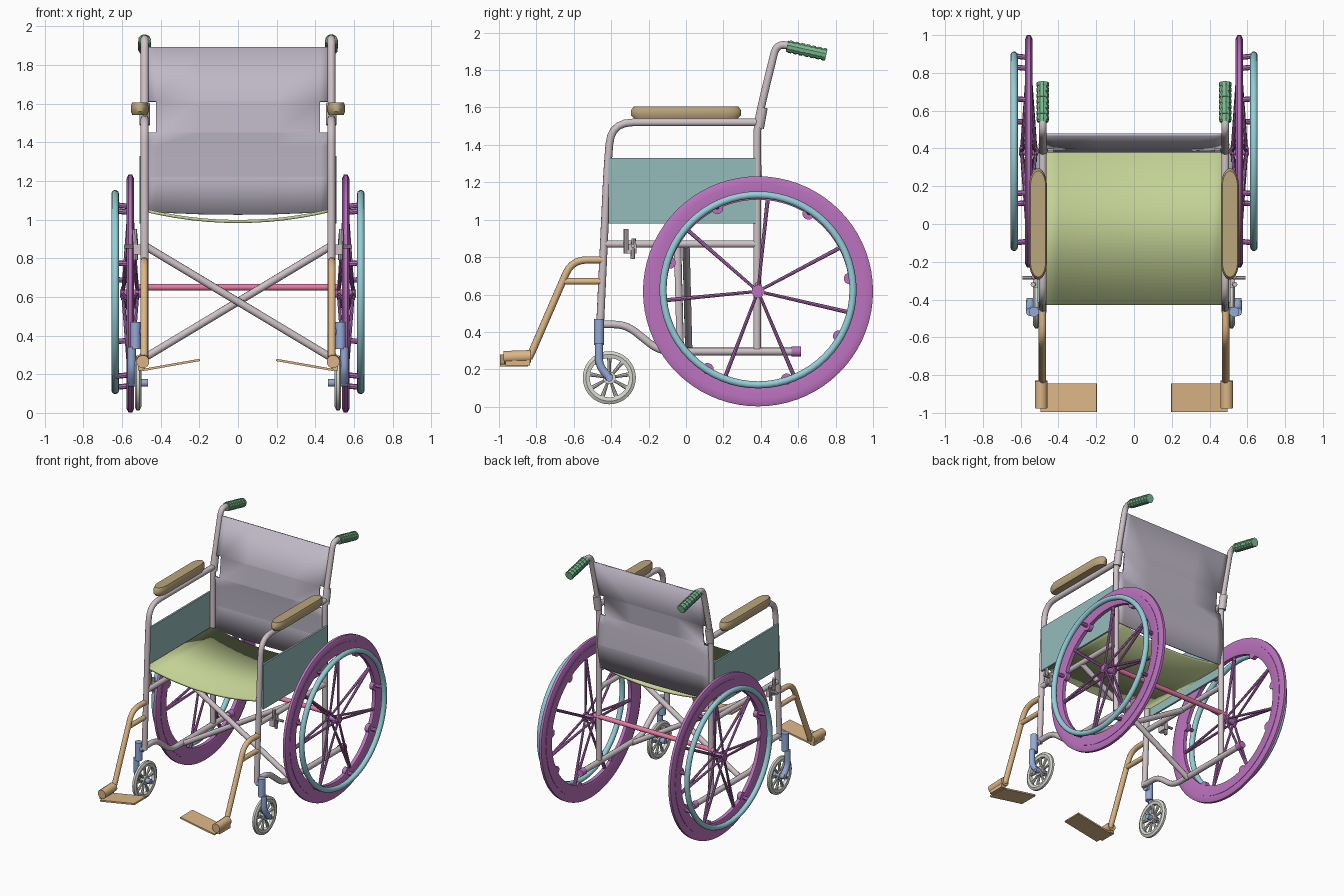
import bpy, bmesh, math
from mathutils import Vector as V, Matrix

if "Cube" in bpy.data.objects:
    bpy.data.objects.remove(bpy.data.objects["Cube"])

PINK, PURPLE, CYAN, BLUE = (.62, .54, .57, 1), (.5, .17, .52, 1), (.3, .62, .68, 1), (.3, .4, .68, 1)
ORANGE, BROWN, GREEN, TEAL = (.72, .47, .24, 1), (.5, .38, .2, 1), (.2, .5, .28, 1), (.3, .5, .5, 1)
OLIVE, LILAC, RED, CREAM = (.55, .64, .3, 1), (.52, .48, .57, 1), (.8, .2, .38, 1), (.68, .68, .62, 1)


def finish(bm, name, color, angle=35):
    bmesh.ops.recalc_face_normals(bm, faces=bm.faces[:])
    me = bpy.data.meshes.new(name)
    bm.to_mesh(me)
    bm.free()
    for p in me.polygons:
        p.use_smooth = True
    me.set_sharp_from_angle(angle=math.radians(angle))
    mat = bpy.data.materials.new(name)
    mat.diffuse_color = color
    mat.use_nodes = True
    mat.node_tree.nodes["Principled BSDF"].inputs["Base Color"].default_value = mat.diffuse_color
    me.materials.append(mat)
    ob = bpy.data.objects.new(name, me)
    bpy.context.collection.objects.link(ob)
    return ob


def fillet(pts, rad):
    out = [pts[0]]
    for a, b, c in zip(pts, pts[1:], pts[2:]):
        d = min(rad, (a - b).length * .48, (c - b).length * .48)
        p, q = b + (a - b).normalized() * d, b + (c - b).normalized() * d
        for i in range(6):
            t = i / 5
            out.append(p * (1 - t) ** 2 + b * 2 * t * (1 - t) + q * t * t)
    return out + [pts[-1]]


def sweep(bm, pts, r, r2=None, bend=.07, n=12):
    """Round tube along a path with rounded corners, optionally tapered."""
    pts = fillet([V(p) for p in pts], bend)
    last = len(pts) - 1
    rings, side = [], None
    for i, p in enumerate(pts):
        t = (pts[min(i + 1, last)] - pts[max(i - 1, 0)]).normalized()
        side = t.orthogonal() if side is None else side - t * side.dot(t)
        side.normalize()
        up = t.cross(side)
        k = r + ((r2 or r) - r) * i / last
        rings.append([bm.verts.new(p + side * k * math.cos(2 * math.pi * j / n)
                                   + up * k * math.sin(2 * math.pi * j / n)) for j in range(n)])
    for a, b in zip(rings, rings[1:]):
        for j in range(n):
            bm.faces.new((a[j], a[(j + 1) % n], b[(j + 1) % n], b[j]))
    bm.faces.new(rings[0])
    bm.faces.new(rings[-1])


def lathe(bm, c, profile, n=64):
    """Closed (x offset, radius) profile turned round the x axis."""
    rings = [[bm.verts.new((c[0] + x, c[1] + r * math.cos(2 * math.pi * i / n), c[2] + r * math.sin(2 * math.pi * i / n)))
              for x, r in profile] for i in range(n)]
    m = len(profile)
    for i in range(n):
        a, b = rings[i], rings[(i + 1) % n]
        for j in range(m):
            bm.faces.new((a[j], a[(j + 1) % m], b[(j + 1) % m], b[j]))


def box(bm, c, size, rot=None):
    m = Matrix.Translation(c) @ (rot or Matrix()) @ Matrix.Diagonal((*size, 1))
    bmesh.ops.create_cube(bm, size=1, matrix=m)


def polar(x, c, r, deg):
    a = math.radians(deg)
    return (x, c[0] + r * math.cos(a), c[1] + r * math.sin(a))


HUB = (.385, .617)
for s, side in ((1, "right"), (-1, "left")):
    def P(path, x=.483):
        return [(s * x, y, z) for y, z in path]

    # side frame: back post, arm loop with front post, lower and middle rails
    bm = bmesh.new()
    sweep(bm, P([(.38, .31), (.38, 1.5), (.415, 1.66), (.485, 1.945), (.6, 1.917)]), .021)
    sweep(bm, P([(.38, 1.52), (-.4, 1.52), (-.42, 1.28), (-.46, .42)]), .021, bend=.13)
    sweep(bm, P([(-.455, .44), (-.32, .44), (-.14, .295), (.57, .295)]), .021)
    sweep(bm, P([(-.44, .87), (.38, .87)]), .02)
    sweep(bm, P([(.39, 1.49), (.41, 1.6)]), .028)
    finish(bm, f"side_frame_{side}", PINK)

    # tipping end cap
    bm = bmesh.new()
    sweep(bm, P([(.565, .295), (.615, .295)]), .027)
    finish(bm, f"frame_end_cap_{side}", PURPLE)

    # ribbed push grip
    bm = bmesh.new()
    sweep(bm, P([(.54, 1.928), (.75, 1.882)]), .03, n=10)
    for i in range(7):
        y = .55 + i * .03
        z = 1.928 - (y - .54) * .22
        sweep(bm, P([(y, z), (y + .018, z - .004)]), .034, n=10)
    finish(bm, f"push_grip_{side}", GREEN)

    # armrest pad: rounded outline with bevelled top
    bm = bmesh.new()
    rings = []
    for k, z in ((.82, 1.54), (1, 1.56), (1, 1.585), (.85, 1.605)):
        ring = []
        for i in range(24):
            a = 2 * math.pi * (i + .5) / 24
            y = .2 * math.copysign(1, math.sin(a)) + .095 * math.sin(a) * k
            ring.append(bm.verts.new((s * (.508 + .047 * math.cos(a) * k), y, z)))
        rings.append(ring)
    for a, b in zip(rings, rings[1:]):
        for j in range(24):
            bm.faces.new((a[j], a[(j + 1) % 24], b[(j + 1) % 24], b[j]))
    bm.faces.new(rings[0])
    bm.faces.new(rings[-1])
    finish(bm, f"armrest_pad_{side}", BROWN)

    # clothing guard
    bm = bmesh.new()
    box(bm, (s * .503, -.02, 1.155), (.014, .79, .35))
    finish(bm, f"side_panel_{side}", TEAL)

    # rear wheel: tyre, rim, hub, spokes and hand-rim pegs
    bm = bmesh.new()
    c = (s * .557, *HUB)
    lathe(bm, c, [(-.017, .565), (-.019, .595), (-.01, .615), (.01, .615), (.019, .595), (.017, .565)], 72)
    lathe(bm, c, [(-.014, .49), (-.02, .51), (-.02, .568), (.02, .568), (.02, .51), (.014, .49)], 72)
    sweep(bm, [(s * .5, *HUB), (s * .61, *HUB)], .022)
    for x in (.515, .59):
        sweep(bm, [(s * x, *HUB), (s * (x + .014), *HUB)], .034, n=16)
    for d in (28, -13, -67, -111, -174.5, 139, 84):
        for x in (.52, .595):
            sweep(bm, [polar(s * x, HUB, .015, d), polar(s * .557, HUB, .5, d)], .008, .011, n=8)
    for d in (8, 57, 116, 162, -123, -72, -29):
        sweep(bm, [polar(s * .55, HUB, .5, d), polar(s * .635, HUB, .51, d)], .014, n=8)
        sweep(bm, [polar(s * .54, HUB, .495, d), polar(s * .572, HUB, .495, d)], .032, n=12)
    finish(bm, f"rear_wheel_{side}", PURPLE)

    # hand rim
    bm = bmesh.new()
    lathe(bm, (s * .635, .385, .625), [(.02 * math.cos(i * math.pi / 5), .508 + .02 * math.sin(i * math.pi / 5))
                                       for i in range(10)])
    finish(bm, f"hand_rim_{side}", CYAN, 50)

    # caster wheel with paddle spokes
    bm = bmesh.new()
    cc = (-.41, .155)
    lathe(bm, (s * .517, *cc), [(-.013, .105), (-.017, .125), (-.008, .142), (.008, .142), (.017, .125), (.013, .105)], 40)
    sweep(bm, [(s * .5, *cc), (s * .534, *cc)], .034, n=16)
    for i in range(9):
        sweep(bm, [polar(s * .517, cc, .02, i * 40 + 10), polar(s * .517, cc, .11, i * 40 + 10)], .007, .012, n=8)
    finish(bm, f"caster_wheel_{side}", CREAM)

    # caster stem, one-sided fork and axle
    bm = bmesh.new()
    sweep(bm, P([(-.465, .33), (-.465, .47)], .53), .027, n=16)
    sweep(bm, [(s * .49, -.46, .42), (s * .53, -.463, .42)], .022)
    sweep(bm, P([(-.465, .34), (-.465, .22), (-.41, .155)], .55), .022)
    sweep(bm, [(s * .465, *cc), (s * .568, *cc)], .02)
    finish(bm, f"caster_fork_{side}", BLUE)

    # footrest hanger
    bm = bmesh.new()
    sweep(bm, P([(-.44, .785), (-.61, .785), (-.825, .29), (-.84, .26)], .485), .02, bend=.08)
    sweep(bm, P([(-.44, .67), (-.65, .67)], .485), .018)
    sweep(bm, P([(-.83, .27), (-.975, .265)], .492), .034, n=12)
    box(bm, (s * .5, -.9, .25), (.036, .13, .06))
    finish(bm, f"footrest_hanger_{side}", ORANGE)

    # tilted foot plate
    bm = bmesh.new()
    box(bm, (s * .345, -.92, .248), (.3, .15, .012), Matrix.Rotation(s * .175, 4, 'Y'))
    finish(bm, f"foot_plate_{side}", ORANGE)

    # wheel brake with small lever
    bm = bmesh.new()
    sweep(bm, [(s * .49, -.285, .86), (s * .59, -.285, .86)], .01, n=8)
    box(bm, (s * .52, -.3, .845), (.03, .07, .05))
    sweep(bm, [(s * .53, -.32, .82), (s * .535, -.32, .95)], .013, n=8)
    sweep(bm, [(s * .53, -.285, .79), (s * .53, -.28, .9)], .012, n=8)
    finish(bm, f"brake_{side}", PINK)

    # folding cross brace
    bm = bmesh.new()
    y = -.045 if s > 0 else 0
    sweep(bm, [(-s * .483, y, .865), (s * .483, y + .015, .285)], .02)
    finish(bm, f"cross_brace_{side}", PINK)

# axle between the rear wheels
bm = bmesh.new()
sweep(bm, [(-.52, .385, .65), (.52, .385, .65)], .018)
finish(bm, "rear_axle", RED)

# sagging seat sling
bm = bmesh.new()
rows = []
for i in range(13):
    x = -.49 + .98 * i / 12
    z = 1.05 - .06 * (1 - (x / .49) ** 2)
    rows.append([bm.verts.new((x, y, z)) for y in (-.43, .38)])
for a, b in zip(rows, rows[1:]):
    bm.faces.new((a[0], a[1], b[1], b[0]))
seat = finish(bm, "seat", OLIVE)
mod = seat.modifiers.new("thickness", 'SOLIDIFY')
mod.thickness, mod.offset = .016, 0

# back sling following the posts, notched round the arm joints
bm = bmesh.new()
xs = (-.478, -.425, -.2, 0, .2, .425, .478)
levels = ((1.04, .385), (1.22, .4), (1.38, .392), (1.45, .385), (1.61, .402), (1.89, .472))
grid = [[bm.verts.new((x, y, z - (.015 * (1 - (x / .478) ** 2) if k == 0 else 0))) for x in xs]
        for k, (z, y) in enumerate(levels)]
for k in range(len(levels) - 1):
    for i in range(len(xs) - 1):
        if not (k == 3 and i in (0, len(xs) - 2)):
            bm.faces.new((grid[k][i], grid[k][i + 1], grid[k + 1][i + 1], grid[k + 1][i]))
back = finish(bm, "backrest", LILAC, 5)
mod = back.modifiers.new("thickness", 'SOLIDIFY')
mod.thickness, mod.offset = .012, 0
